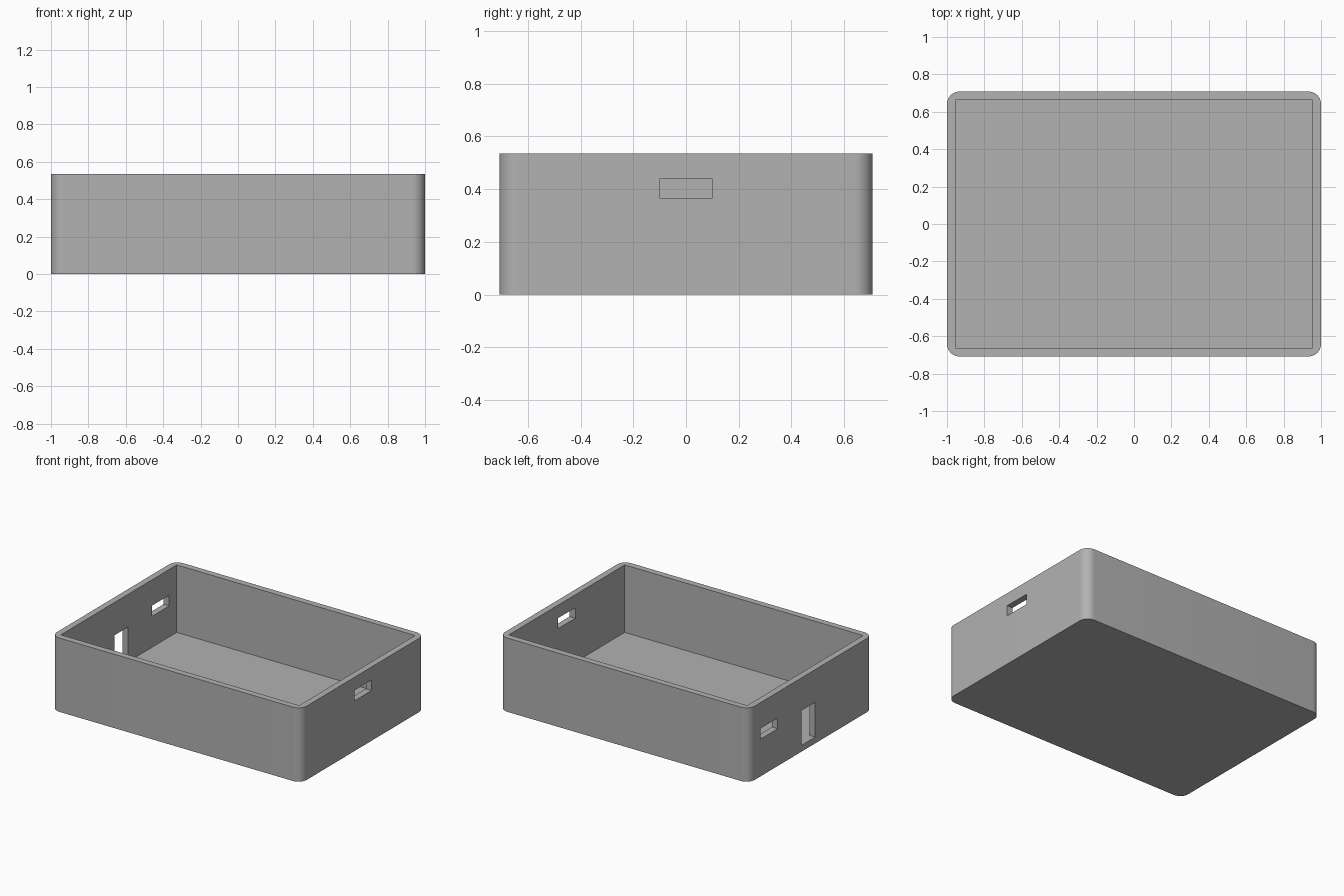
import bpy
import bmesh

if "Cube" in bpy.data.objects:
    bpy.data.objects.remove(bpy.data.objects["Cube"], do_unlink=True)

LENGTH, WIDTH, HEIGHT = 2.0, 1.416, 0.534
WALL, RADIUS = 0.046, 0.067

grey = bpy.data.materials.new("plain grey")
grey.use_nodes = True
colour = (0.445, 0.445, 0.445, 1)
grey.diffuse_color = colour
grey.node_tree.nodes["Principled BSDF"].inputs["Base Color"].default_value = colour


def block(name, low, high, radius=0):
    """Box between two corners, optionally with rounded vertical edges."""
    bm = bmesh.new()
    bmesh.ops.create_cube(bm, size=1)
    for v in bm.verts:
        v.co = [h if c > 0 else l for c, l, h in zip(v.co, low, high)]
    if radius:
        upright = [e for e in bm.edges
                   if abs(e.verts[0].co.z - e.verts[1].co.z) > 0.01]
        bmesh.ops.bevel(bm, geom=upright, offset=radius, segments=12,
                        profile=0.5, affect='EDGES')
    mesh = bpy.data.meshes.new(name)
    bm.to_mesh(mesh)
    bm.free()
    mesh.materials.append(grey)
    obj = bpy.data.objects.new(name, mesh)
    bpy.context.collection.objects.link(obj)
    return obj


def cut(target, cutter):
    """Subtract the cutter from the target and discard it."""
    cutter.hide_render = True
    mod = target.modifiers.new("cut", 'BOOLEAN')
    mod.operation = 'DIFFERENCE'
    mod.solver = 'EXACT'
    mod.object = cutter
    bpy.context.view_layer.objects.active = target
    bpy.ops.object.modifier_apply(modifier=mod.name)
    bpy.data.objects.remove(cutter, do_unlink=True)


# Outer body with rounded upright corners
x, y = LENGTH / 2, WIDTH / 2
case = block("open_case", (-x, -y, 0), (x, y, HEIGHT), RADIUS)

# Square-cornered interior, open at the top
cut(case, block("interior_cutter", (WALL - x, WALL - y, WALL),
                (x - WALL, y - WALL, HEIGHT + 0.1)))

# Port openings: side, y range, z range
openings = [
    (1, -0.098, 0.098, 0.364, 0.44),
    (-1, 0.38, 0.576, 0.27, 0.347),
    (-1, -0.048, 0.108, WALL, 0.297),
]
for side, y0, y1, z0, z1 in openings:
    mid = side * (x - WALL / 2)
    cut(case, block("port_cutter", (mid - WALL, y0, z0), (mid + WALL, y1, z1)))

# Smooth corners, sharp edges
bpy.ops.object.select_all(action='DESELECT')
case.select_set(True)
bpy.context.view_layer.objects.active = case
bpy.ops.object.shade_smooth_by_angle(angle=0.52)
